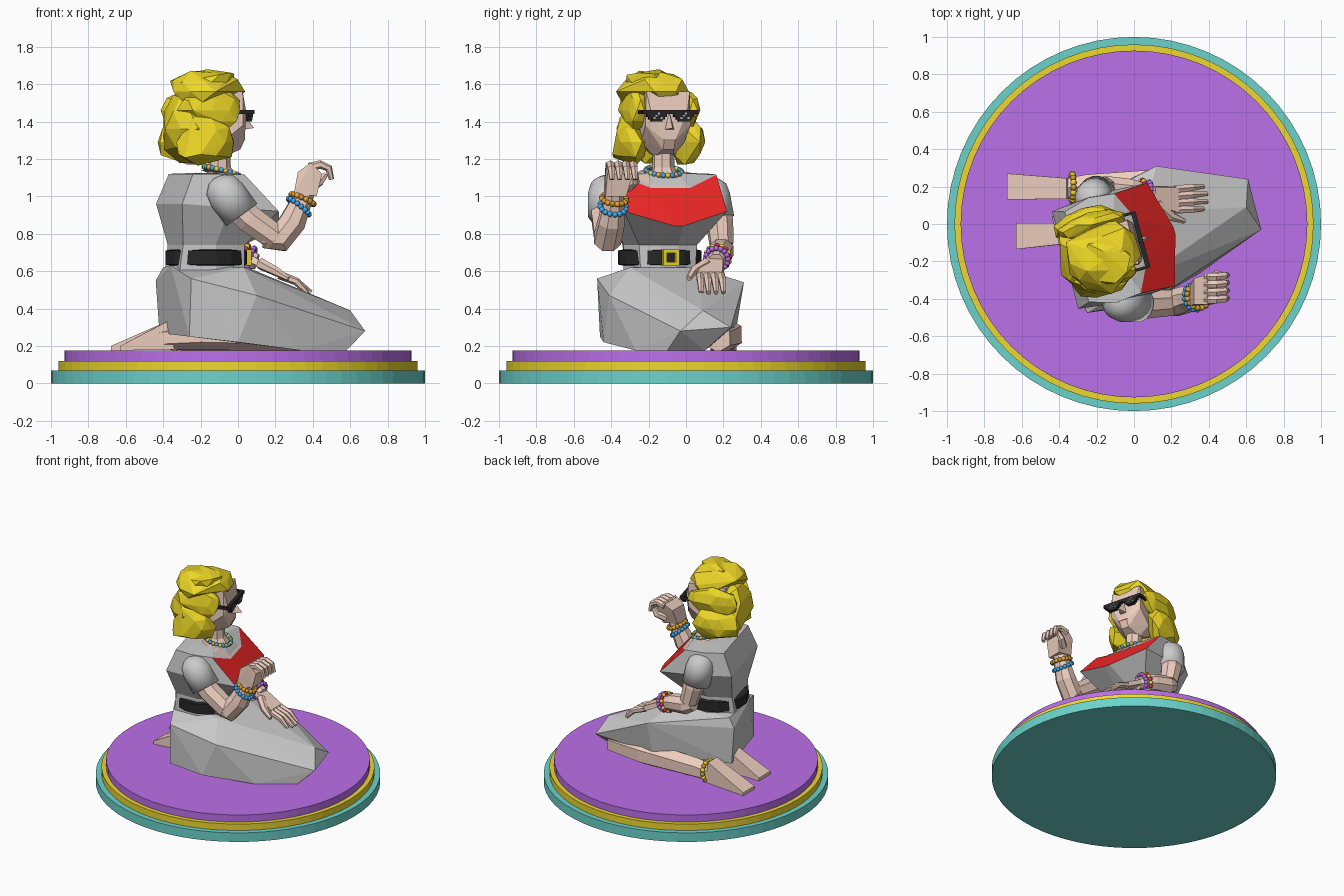
import bpy, bmesh, math, random
from mathutils import Vector as V, Matrix

if "Cube" in bpy.data.objects:
    bpy.data.objects.remove(bpy.data.objects["Cube"])

random.seed(4)
COL = dict(skin=(.85, .62, .52), hair=(.85, .68, .02), red=(.9, .02, .02), black=(.02, .02, .02),
           gold=(.85, .68, .03), teal=(.15, .65, .6), purple=(.5, .16, .82), white=(.9, .9, .9),
           orange=(.9, .4, .03), blue=(.05, .4, .9), crimson=(.8, .02, .15), bronze=(.6, .33, .03))
MATS = {}
for k, c in COL.items():
    MATS[k] = bpy.data.materials.new(k)
    MATS[k].diffuse_color = (*c, 1)

# Upper body is turned 15 degrees: local x = forward, local y = her left
BODY = Matrix.Translation((-.17, -.14, 0)) @ Matrix.Rotation(math.radians(15), 4, 'Z')


def finish(name, bm, col=None, mat=None, smooth=False):
    bmesh.ops.recalc_face_normals(bm, faces=bm.faces)
    if mat:
        bm.transform(mat)
    me = bpy.data.meshes.new(name)
    bm.to_mesh(me)
    bm.free()
    ob = bpy.data.objects.new(name, me)
    bpy.context.collection.objects.link(ob)
    if col:
        me.materials.append(MATS[col])
    if smooth:
        me.shade_smooth()
    return ob


def hull(name, pts, col=None, mat=None):
    bm = bmesh.new()
    for p in pts:
        bm.verts.new(p)
    r = bmesh.ops.convex_hull(bm, input=bm.verts)
    bmesh.ops.delete(bm, geom=[v for v in bm.verts if not v.link_faces], context='VERTS')
    return finish(name, bm, col, mat)


def loft(name, rings, col=None, mat=None, closed=True, caps=(True, True), smooth=False):
    bm = bmesh.new()
    vs = [[bm.verts.new(p) for p in r] for r in rings]
    n = len(vs[0])
    for a, b in zip(vs, vs[1:]):
        for i in range(n if closed else n - 1):
            j = (i + 1) % n
            bm.faces.new((a[i], a[j], b[j], b[i]))
    for ring, cap in ((vs[0], caps[0]), (vs[-1], caps[1])):
        if cap and closed:
            bm.faces.new(ring)
    return finish(name, bm, col, mat, smooth)


def limb(name, pts, radii, col=None, sides=6, smooth=False, mat=None):
    pts = [V(p) for p in pts]
    tans = [(pts[min(i + 1, len(pts) - 1)] - pts[max(i - 1, 0)]).normalized() for i in range(len(pts))]
    q = tans[0].to_track_quat('Z', 'Y')
    rings = []
    for i, p in enumerate(pts):
        if i:
            q = tans[i - 1].rotation_difference(tans[i]) @ q
        rings.append([p + q @ V((radii[i] * math.cos(a), radii[i] * math.sin(a), 0))
                      for a in (math.tau * (k + .5) / sides for k in range(sides))])
    return loft(name, rings, col, mat, smooth=smooth)


def box(name, lo, hi, col, mat=None):
    return hull(name, [(x, y, z) for x in (lo[0], hi[0]) for y in (lo[1], hi[1]) for z in (lo[2], hi[2])], col, mat)


def mirror_pts(pts):
    return [(x, s * y, z) for x, y, z in pts for s in (1, -1)]


def beads(name, center, axis, r, n, size, cols):
    q = V(axis).to_track_quat('Z', 'Y')
    for c, col in enumerate(cols):
        bm = bmesh.new()
        for k in range(c, n, len(cols)):
            a = math.tau * k / n
            p = V(center) + q @ V((r * math.cos(a), r * math.sin(a), 0))
            bmesh.ops.create_uvsphere(bm, u_segments=10, v_segments=6, radius=size, matrix=Matrix.Translation(p))
        finish(f"{name}_{col}", bm, col, smooth=True)


# Round stepped base
for nm, r, z0, z1, col in (("base_bottom", 1, 0, .07, 'teal'), ("base_middle", .96, .07, .12, 'gold'),
                           ("base_top", .927, .12, .175, 'purple')):
    loft(nm, [[(r * math.cos(math.tau * k / 64), r * math.sin(math.tau * k / 64), z) for k in range(64)]
              for z in (z0, z1)], col)

# Skirt
hull("skirt", [(-.36, -.26, .63), (-.4, .04, .62), (.03, -.3, .62), (.05, .06, .62),
               (-.44, .04, .55), (-.42, .04, .27), (-.25, -.475, .56), (-.26, -.46, .25),
               (.0, -.44, .22), (.1, -.41, .47), (.12, .31, .54), (.1, .27, .3), (0, .22, .55),
               (.6, .09, .39), (.61, .24, .3), (.68, -.03, .28), (.58, -.1, .176),
               (.34, -.27, .176), (.56, .1, .176)])

# Legs, feet and anklet
limb("left_leg", [(.5, .17, .24), (.2, .22, .26), (-.25, .2, .25), (-.42, .19, .23)], [.075, .09, .075, .05], 'skin')
limb("right_leg", [(.3, -.05, .25), (-.2, -.06, .26), (-.42, -.06, .24)], [.08, .08, .06], 'skin')
for nm, y0, y1, x1 in (("left_foot", .19, .2, -.68), ("right_foot", -.05, -.065, -.63)):
    hull(nm, [(x, y + s * w, z) for s in (1, -1) for x, y, w, z in
              ((-.36, y0, .055, .34), (-.34, y0, .055, .18), (-.46, y0, .055, .29),
               (x1, y1, .07, .176), (x1, y1, .07, .2))], 'skin')
beads("anklet", (-.33, .195, .25), (1, 0, -.1), .072, 16, .017, ['bronze', 'gold'])


# Torso: each ring is half a profile (forward, side, height) from the back to the front
def ring(half):
    return half + [(x, -y, z) for x, y, z in reversed(half)]


waist0 = ring([(-.19, .15, .58), (0, .2, .58), (.17, .15, .58), (.2, .05, .58)])
waist1 = ring([(-.17, .16, .74), (0, .2, .74), (.17, .16, .74), (.2, .05, .74)])
bust = ring([(-.205, .27, .96), (.05, .3, .94), (.325, .285, .92), (.4, .02, .84)])
collar = ring([(-.14, .25, 1.12), (0, .29, 1.12), (.14, .275, 1.115), (.22, .11, 1.045)])
loft("torso_lower", [waist0, waist1, bust], None, BODY, caps=(True, False))
back = [6, 7, 0, 1]
back = [5, 6, 7, 0, 1, 2]
loft("torso_upper", [[r[i] for i in back] for r in (bust, collar)], None, BODY, closed=False)
loft("red_bodice_panel", [[r[i] for i in range(2, 6)] for r in (bust, collar)], 'red', BODY, closed=False)
loft("shoulder_yoke", [collar, [(x * .5 + .03, y * .5, 1.125) for x, y, z in collar]], None, BODY, caps=(False, True))
hull("neckline_skin", mirror_pts([(.218, .1, 1.05), (.13, .19, 1.115), (0, .1, 1.14), (.15, .05, 1.1)]), 'skin', BODY)
limb("neck", [(.09, 0, 1.08), (.075, 0, 1.15), (.07, 0, 1.3)], [.09, .06, .058], 'skin', 8, mat=BODY)
beads("necklace", BODY @ V((.085, 0, 1.135)), (.25, .06, 1), .095, 24, .015, ['orange', 'blue', 'gold', 'blue'])

# Belt with a plain frame buckle
loft("belt", [[(r * math.cos(a) * .97, r * math.sin(a), z) for a in (math.tau * k / 16 for k in range(16))]
              for r, z in ((.2, .63), (.225, .635), (.225, .71), (.2, .715))], 'black', BODY)
for s in (-1, 1):
    box("buckle_side", (.2, s * .035 - .01, .63), (.24, s * .035 + .01, .715), 'gold', BODY)
for z in (.63, .697):
    box("buckle_bar", (.2, -.035, z), (.24, .035, z + .018), 'gold', BODY)

# Head, nose and mouth
hull("head", mirror_pts([(.17, .12, 1.56), (.195, .1, 1.45), (.17, .125, 1.38), (.19, .06, 1.34), (.06, .12, 1.29),
                         (.18, .03, 1.25), (.205, .03, 1.3), (.08, .05, 1.21), (-.1, .1, 1.55), (-.06, .08, 1.26)]),
     'skin', BODY)
hull("nose", [(.18, .033, 1.355), (.18, -.033, 1.355), (.265, 0, 1.365), (.19, 0, 1.46)], 'skin', BODY)
box("mouth", (.19, -.035, 1.3), (.207, .035, 1.305), 'crimson', BODY)

# Stepped sunglasses with white glints
box("glasses_bar", (.2, -.155, 1.44), (.225, .155, 1.462), 'black', BODY)
for s in (-1, 1):
    for i, (a, b, z) in enumerate(((.02, .13, 1.425), (.032, .118, 1.412), (.045, .105, 1.4))):
        box("lens_step", (.2, min(s * a, s * b), z), (.225, max(s * a, s * b), z + .016), 'black', BODY)
    box("glasses_arm", (.02, s * .15 - .008, 1.44), (.21, s * .15 + .008, 1.462), 'black', BODY)
    for i in range(4):
        y, z = s * .075 - .022 + .013 * i, 1.414 + .012 * (i % 3)
        box("lens_glint", (.22, y, z), (.228, y + .011, z + .01), 'white', BODY)


# Hair: faceted clumps
def clump(name, c, r, jit=.1):
    bm = bmesh.new()
    bmesh.ops.create_icosphere(bm, subdivisions=2, radius=1)
    bmesh.ops.dissolve_verts(bm, verts=[v for v in bm.verts if random.random() < .35])
    for v in bm.verts:
        k = 1 + random.uniform(-jit, jit)
        v.co = V(c) + V([v.co[i] * r[i] * k for i in range(3)])
    bmesh.ops.convex_hull(bm, input=bm.verts)
    bmesh.ops.delete(bm, geom=[f for f in bm.faces if len(f.verts) > 3], context='FACES_ONLY')
    finish(name, bm, 'hair', BODY)


clump("hair_crown", (-.01, -.02, 1.56), (.215, .2, .12))
clump("hair_top_curl", (-.02, -.07, 1.61), (.16, .14, .09))
clump("hair_back", (-.1, -.01, 1.36), (.15, .19, .2))
for s in (-1, 1):
    clump("hair_side_curl", (-.05, s * .16, 1.29), (.165, .09, .145))
    clump("hair_temple", (-.02, s * .145, 1.46), (.18, .065, .12))

# Arms with smooth rounded sleeves
limb("right_upper_arm", [(-.06, -.43, 1.0), (.06, -.43, .88), (.2, -.42, .78)], [.08, .08, .075], 'skin', 8)
limb("right_forearm", [(.13, -.42, .77), (.22, -.42, .77), (.29, -.4, .86), (.36, -.38, 1.02)],
     [.05, .078, .075, .052], 'skin', 8)
limb("right_sleeve", [(-.12, -.42, 1.1), (-.115, -.42, 1.09), (-.095, -.42, 1.06), (-.06, -.42, 1.01), (.02, -.42, .9)],
     [.01, .05, .09, .105, .105], None, 16, True)
limb("left_upper_arm", [(-.21, .15, 1.0), (-.19, .18, .86), (-.16, .19, .74)], [.075, .075, .065], 'skin', 8)
limb("left_forearm", [(-.2, .19, .73), (-.14, .19, .71), (-.02, .18, .69), (.1, .16, .65)],
     [.05, .07, .065, .045], 'skin', 8)
limb("left_sleeve", [(-.225, .13, 1.1), (-.224, .13, 1.09), (-.222, .132, 1.06), (-.217, .138, 1.0), (-.2, .16, .88)],
     [.01, .05, .085, .1, .1], None, 16, True)

# Right hand, raised with fingers curling down
hull("right_palm", [(.3, -.44, 1.02), (.3, -.33, 1.02), (.42, -.43, 1.0), (.42, -.32, 1.0), (.32, -.43, 1.13),
                    (.32, -.29, 1.13), (.39, -.43, 1.18), (.39, -.27, 1.18), (.45, -.42, 1.12), (.45, -.28, 1.12)], 'skin')
for i in range(4):
    y = -.405 + .041 * i
    limb("right_finger", [(.38, y, 1.155), (.44, y, 1.17), (.485, y + .005, 1.15), (.5, y + .01, 1.09)],
         [.024, .023, .021, .014], 'skin', 6)
limb("right_thumb", [(.39, -.31, 1.05), (.44, -.27, 1.08), (.47, -.27, 1.12)], [.03, .024, .015], 'skin', 6)

# Left hand, resting on the lap
hull("left_palm", [(.06, .11, .65), (.06, .205, .65), (.06, .12, .69), (.06, .2, .69), (.25, .055, .55),
                   (.25, .2, .55), (.24, .06, .595), (.24, .195, .595)], 'skin')
for i in range(4):
    y = .075 + .037 * i
    limb("left_finger", [(.22, y, .58), (.31, y * 1.05, .545), (.4 - .02 * abs(i - 1.5), y * 1.08, .485)],
         [.023, .021, .013], 'skin', 6)
limb("left_thumb", [(.12, .11, .64), (.2, .04, .6), (.27, .015, .56)], [.032, .026, .014], 'skin', 6)

# Beaded bracelets
beads("right_bracelet_upper", (.345, -.384, .985), (.07, .02, .16), .066, 16, .016, ['orange', 'bronze'])
beads("right_bracelet_lower", (.325, -.39, .945), (.1, .02, .13), .07, 16, .015, ['blue'])
beads("left_bracelet_front", (.07, .165, .665), (.12, -.02, -.04), .06, 16, .015, ['purple'])
beads("left_bracelet_back", (.035, .17, .675), (.12, -.02, -.04), .064, 16, .015, ['crimson', 'gold'])

for m in bpy.data.materials:
    if m.users and not m.is_grease_pencil:
        m.use_nodes = True
        m.node_tree.nodes["Principled BSDF"].inputs["Base Color"].default_value = m.diffuse_color
